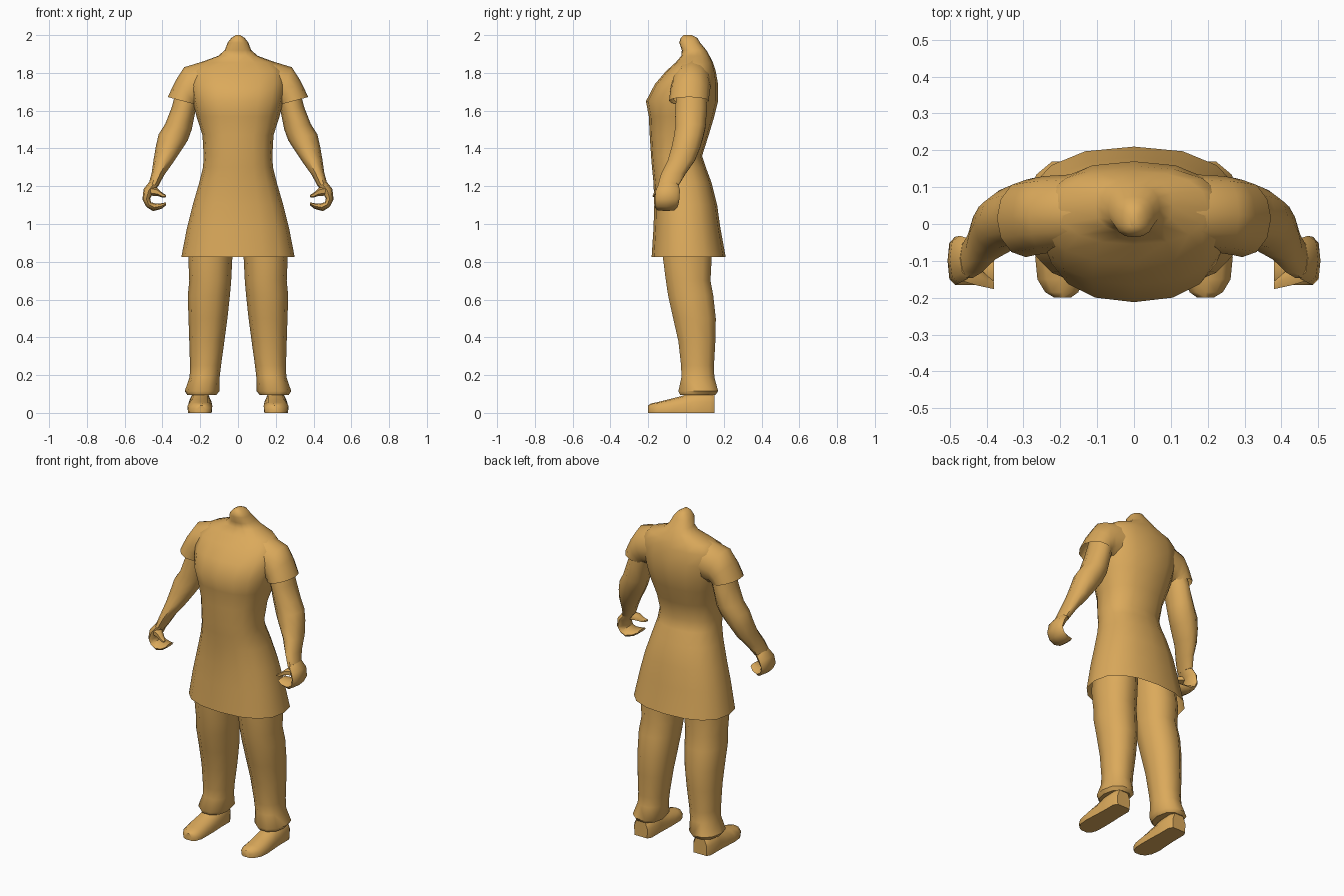
import bpy, bmesh, math
from mathutils import Vector

mat = bpy.data.materials.new("warm tan")
mat.diffuse_color = (0.71, 0.40, 0.105, 1)


def finish(name, bm, mirror):
    bmesh.ops.recalc_face_normals(bm, faces=bm.faces)
    me = bpy.data.meshes.new(name)
    bm.to_mesh(me)
    bm.free()
    me.materials.append(mat)
    ob = bpy.data.objects.new(name, me)
    bpy.context.collection.objects.link(ob)
    if mirror:
        ob.modifiers.new("mirror", 'MIRROR')
    bpy.context.view_layer.objects.active = ob
    ob.select_set(True)
    bpy.ops.object.shade_smooth_by_angle(angle=math.radians(50))
    ob.select_set(False)


def bridge(name, loops, cap_start, cap_end, mirror):
    """Skin a list of equal point loops."""
    bm = bmesh.new()
    vs = [[bm.verts.new(p) for p in loop] for loop in loops]
    n = len(vs[0])
    for a, b in zip(vs, vs[1:]):
        for i in range(n):
            j = (i + 1) % n
            bm.faces.new((a[i], a[j], b[j], b[i]))
    if cap_start:
        bm.faces.new(vs[0])
    if cap_end:
        bm.faces.new(vs[-1])
    finish(name, bm, mirror)


def loft(name, rings, n=10, power=1.0, cap_start=False, cap_end=False, mirror=True):
    """Ring: inner x, z; outer x, z; front y; back y."""
    def p(v):
        return math.copysign(abs(v) ** power, v)
    loops = []
    for x0, z0, x1, z1, yf, yb in rings:
        c = Vector(((x0 + x1) / 2, (yf + yb) / 2, (z0 + z1) / 2))
        a = Vector(((x1 - x0) / 2, 0, (z1 - z0) / 2))
        b = Vector((0, (yb - yf) / 2, 0))
        loops.append([c + a * p(math.cos(t)) + b * p(math.sin(t))
                      for t in (2 * math.pi * i / n for i in range(n))])
    bridge(name, loops, cap_start, cap_end, mirror)


# Tunic with flared skirt, shoulders and neck: z, half width, front, back
body = [(0.825, 0.30, -0.182, 0.21), (0.98, 0.27, -0.172, 0.182),
        (1.10, 0.24, -0.168, 0.165), (1.22, 0.205, -0.172, 0.135),
        (1.30, 0.185, -0.18, 0.105), (1.36, 0.182, -0.185, 0.085),
        (1.47, 0.188, -0.192, 0.12), (1.57, 0.22, -0.197, 0.15),
        (1.65, 0.24, -0.212, 0.17), (1.74, 0.255, -0.165, 0.17),
        (1.81, 0.25, -0.105, 0.157), (1.855, 0.20, -0.055, 0.143),
        (1.89, 0.105, -0.025, 0.125), (1.92, 0.07, -0.022, 0.108),
        (1.96, 0.055, -0.036, 0.075), (1.985, 0.035, -0.028, 0.06),
        (2.0, 0.012, -0.012, 0.03)]
loft("tunic", [(-w, z, w, z, f, b) for z, w, f, b in body],
     n=16, power=0.85, cap_end=True, mirror=False)

# Short sleeves, open at the cuff
loft("sleeve", [(0.15, 1.62, 0.17, 1.865, -0.07, 0.135),
                (0.20, 1.62, 0.285, 1.83, -0.08, 0.13),
                (0.215, 1.625, 0.33, 1.76, -0.085, 0.125),
                (0.215, 1.63, 0.372, 1.672, -0.09, 0.12)], n=12)

# Bare arms
loft("arm", [(0.20, 1.68, 0.325, 1.72, -0.05, 0.11),
             (0.225, 1.60, 0.35, 1.62, -0.062, 0.115),
             (0.245, 1.50, 0.385, 1.53, -0.06, 0.108),
             (0.265, 1.445, 0.42, 1.475, -0.068, 0.095),
             (0.29, 1.405, 0.435, 1.41, -0.08, 0.08),
             (0.34, 1.33, 0.447, 1.34, -0.10, 0.05),
             (0.39, 1.26, 0.457, 1.27, -0.135, 0.0),
             (0.422, 1.20, 0.472, 1.215, -0.15, -0.035)],
     cap_start=True, cap_end=True)

# Curled hand: palm sweeping round into the fingers
loft("hand", [(0.42, 1.205, 0.472, 1.22, -0.145, -0.04),
              (0.445, 1.17, 0.50, 1.185, -0.16, -0.032),
              (0.465, 1.135, 0.506, 1.13, -0.165, -0.035),
              (0.46, 1.115, 0.485, 1.09, -0.165, -0.04),
              (0.435, 1.108, 0.45, 1.068, -0.165, -0.045),
              (0.405, 1.11, 0.405, 1.08, -0.165, -0.06),
              (0.38, 1.115, 0.38, 1.10, -0.155, -0.08)],
     n=8, power=0.8, cap_start=True, cap_end=True)

# Thumb over the front of the fist
loft("thumb", [(0.46, 1.15, 0.465, 1.20, -0.16, -0.09),
               (0.425, 1.148, 0.43, 1.192, -0.17, -0.11),
               (0.40, 1.14, 0.40, 1.165, -0.175, -0.135),
               (0.38, 1.142, 0.38, 1.153, -0.178, -0.155)],
     n=6, cap_start=True, cap_end=True)

# Trouser legs with flared cuffs: z, inner x, outer x, front, back
leg = [(1.0, 0.02, 0.24, -0.135, 0.135), (0.82, 0.03, 0.263, -0.128, 0.142),
       (0.70, 0.036, 0.258, -0.112, 0.135), (0.62, 0.043, 0.266, -0.10, 0.15),
       (0.50, 0.056, 0.262, -0.073, 0.163), (0.38, 0.072, 0.258, -0.045, 0.16),
       (0.25, 0.09, 0.254, -0.03, 0.152), (0.19, 0.097, 0.256, -0.028, 0.154),
       (0.115, 0.098, 0.282, -0.045, 0.175), (0.095, 0.115, 0.268, -0.035, 0.16)]
loft("trouser_leg", [(a, z, b, z, f, k) for z, a, b, f, k in leg],
     power=0.9, cap_start=True, cap_end=True)

# Shoes, flat soled: y, centre x, half width, height
section = [(-0.95, 0), (-1, 0.5), (-0.6, 0.92), (0, 1), (0.6, 0.92), (1, 0.5), (0.95, 0)]
shoe = [(0.15, 0.20, 0.045, 0.11), (0.125, 0.20, 0.06, 0.12),
        (0.04, 0.20, 0.06, 0.115), (-0.02, 0.20, 0.063, 0.09),
        (-0.09, 0.202, 0.066, 0.072), (-0.15, 0.20, 0.062, 0.057),
        (-0.185, 0.196, 0.045, 0.05), (-0.20, 0.194, 0.022, 0.04)]
bridge("shoe", [[(cx + w * u, y, h * v) for u, v in section] for y, cx, w, h in shoe],
       True, True, True)
